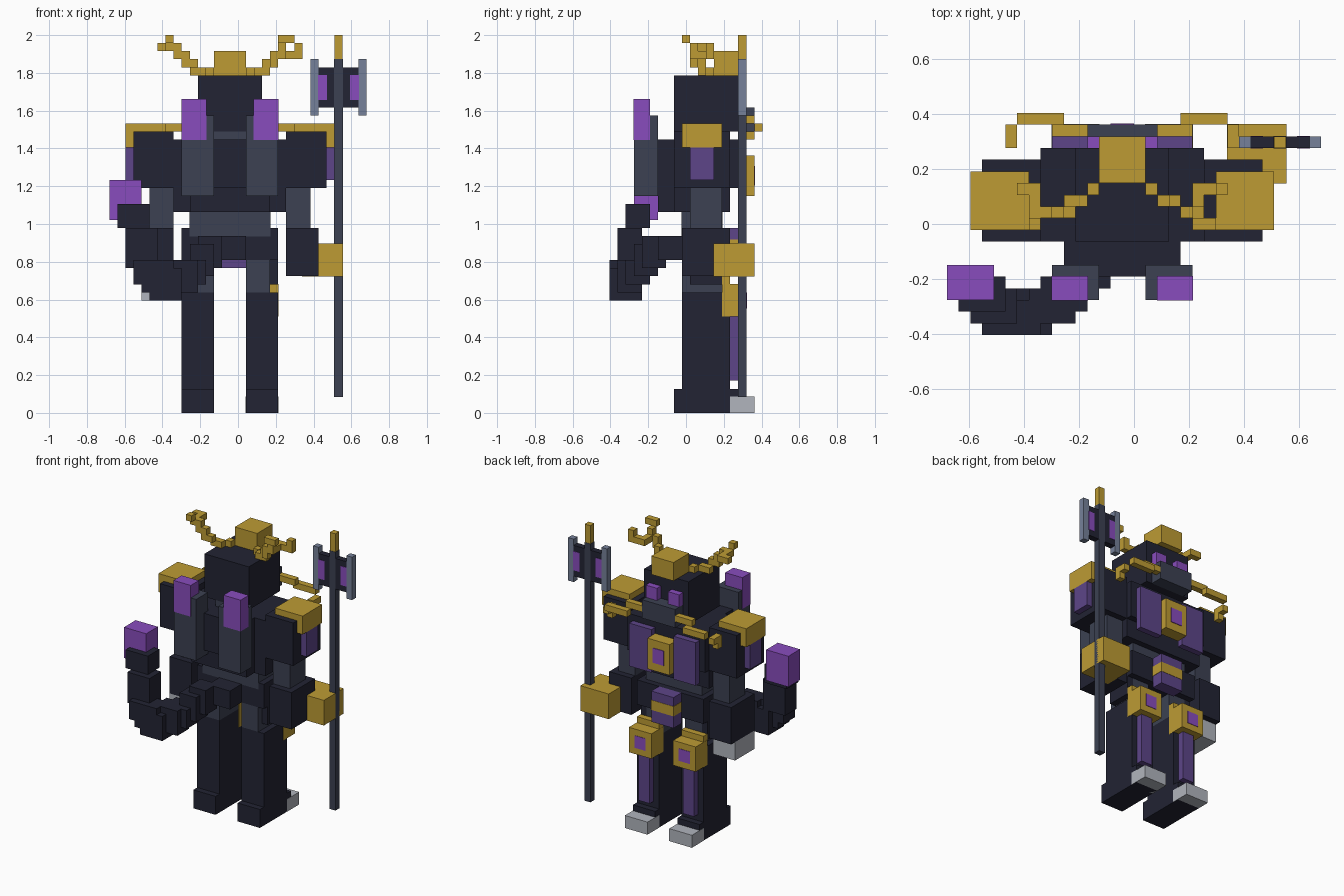
import bpy
import bmesh
from mathutils import Vector

cube = bpy.data.objects.get("Cube")
if cube:
    bpy.data.objects.remove(cube, do_unlink=True)

U = 2 / 47                          # one grid cell
ORIGIN = Vector((-1, -0.5, 0))      # grid offset, in cells


def material(name, rgb):
    mat = bpy.data.materials.new(name)
    mat.use_nodes = True
    mat.diffuse_color = (*rgb, 1)
    mat.node_tree.nodes["Principled BSDF"].inputs["Base Color"].default_value = (*rgb, 1)
    return mat


NAVY = material("dark navy", (0.016, 0.017, 0.033))
SLATE = material("slate grey", (0.045, 0.053, 0.085))
GOLD = material("gold", (0.51, 0.33, 0.034))
VIOLET = material("bright violet", (0.25, 0.073, 0.51))
PLUM = material("dull purple", (0.11, 0.06, 0.25))
STEEL = material("blue steel", (0.18, 0.22, 0.32))
SILVER = material("silver", (0.44, 0.46, 0.51))


def build(name, mat, boxes, grow=0):
    """One object from a list of (x range, y range, z range) boxes in cells."""
    bm = bmesh.new()
    for ranges in boxes:
        low = Vector([r[0] - grow for r in ranges])
        high = Vector([r[1] + grow for r in ranges])
        low.z = max(low.z, 0)
        for v in bmesh.ops.create_cube(bm, size=1)["verts"]:
            mix = [h if c > 0 else l for c, l, h in zip(v.co, low, high)]
            v.co = (Vector(mix) + ORIGIN) * U
    mesh = bpy.data.meshes.new(name)
    bm.to_mesh(mesh)
    bm.free()
    mesh.materials.append(mat)
    bpy.context.collection.objects.link(bpy.data.objects.new(name, mesh))


def box(name, mat, x, y, z, grow=0):
    build(name, mat, [(x, y, z)], grow)


def pair(name, mat, x, y, z, grow=0):
    box("left_" + name, mat, x, y, z, grow)
    box("right_" + name, mat, (-x[1], -x[0]), y, z, grow)


def chain(name, mat, cells):
    build(name, mat, [[(c, c + 1) for c in cell] for cell in cells])


# Head, face and crown
box("head", NAVY, (-4, 4), (-1, 7), (35, 42))
box("neck", SLATE, (-2, 2), (-1, 5), (34, 35))
box("jaw", SLATE, (-3, 3), (7, 9), (35, 38))
pair("eye", VIOLET, (1, 3), (7, 8), (38, 40))
box("crown", GOLD, (-2, 2), (4, 8), (42, 45))
chain("left_antler", GOLD, [
    (2, 3, 42), (3, 2, 42), (4, 2, 42), (4, 2, 43), (5, 1, 43), (5, 1, 44), (6, 1, 44),
    (6, 1, 45), (6, 0, 46), (7, 0, 46), (6, 2, 44), (6, 3, 44), (7, 3, 44), (8, 3, 44),
    (8, 3, 45)])
chain("right_antler", GOLD, [
    (-3, 3, 42), (-4, 2, 42), (-5, 2, 42), (-5, 1, 43), (-6, 1, 43), (-6, 1, 44),
    (-7, 1, 44), (-7, 1, 45), (-8, 1, 45), (-8, 0, 46), (-8, 2, 45), (-8, 3, 45),
    (-9, 3, 45)])

# Whiskers curving out from the jaw
pair("whisker_root", GOLD, (3, 6), (8, 9), (36, 37))
pair("whisker_middle", GOLD, (5, 9), (9, 10), (35, 36))
pair("whisker_end", GOLD, (9, 10), (7, 9), (34, 35))
pair("whisker_tip", GOLD, (9, 10), (7, 8), (33, 34))

# Torso, chest armour and back pack
box("torso", NAVY, (-7, 7), (-1, 6), (25, 34))
box("chest", NAVY, (-7, 7), (6, 7), (28, 34))
box("lower_pack", NAVY, (-5, 5), (-3, -1), (25, 34))
box("upper_pack", NAVY, (-5, 5), (-4, -3), (28, 34))
pair("chest_panel", PLUM, (2, 6), (7, 8), (26, 33))
box("chest_emblem", GOLD, (-2, 2), (7, 9), (27, 32))
box("emblem_gem", VIOLET, (-1, 1), (9, 9.1), (28.3, 30.7))
pair("back_tank", SLATE, (2, 6), (-6, -3), (27, 37))
pair("tank_light", VIOLET, (3, 6), (-6, -4), (34, 39), grow=0.05)

# Waist and pelvis
box("waist", SLATE, (-5, 5), (0, 5), (22, 25), grow=0.05)
box("pelvis", NAVY, (-6, 6), (0, 6), (19, 23))
box("buckle", PLUM, (-2, 2), (6, 8), (18, 23))
box("buckle_band", GOLD, (-2, 2), (6, 8), (20, 21.5), grow=0.05)

# Arms
pair("upper_arm", NAVY, (7, 12), (-1, 6), (28, 35))
pair("shoulder_pad", GOLD, (8, 13), (0, 5), (33, 36))
pair("arm_plate", PLUM, (12, 13), (1, 4), (29, 33))
pair("elbow", SLATE, (7, 10), (1, 5), (23, 28))
pair("forearm", NAVY, (7, 11), (0, 6), (17, 23))
box("left_hand", GOLD, (9, 14), (4, 9), (17, 21), grow=0.05)
box("right_claw", SILVER, (-11, -7), (0, 5), (14, 17))

# Legs
pair("hip", NAVY, (5, 6), (1, 5), (16, 19))
pair("thigh", SLATE, (2, 5), (0, 5), (15, 19))
pair("lower_leg", NAVY, (2, 6), (0, 6), (3, 15))
pair("knee_guard", GOLD, (2, 6), (5, 8), (12, 16), grow=0.03)
pair("knee_flap", GOLD, (2, 6), (5, 6), (16, 17))
pair("knee_gem", VIOLET, (3, 5), (8, 8.1), (13, 15))
pair("shin_plate", PLUM, (3, 5), (6, 7), (4, 12))
pair("foot", NAVY, (2, 6), (-1, 7), (0, 3))
pair("toe", SILVER, (2, 6), (6, 9), (0, 2), grow=0.04)

# Segmented tail with a glowing tip
build("tail", NAVY, [
    ((-2, 2), (-3, 0), (19, 22)), ((-4, -1), (-5, -2), (18, 22)),
    ((-5, -2), (-6, -3), (17, 21)), ((-7, -3), (-7, -4), (16, 19)),
    ((-8, -4), (-8, -5), (15, 19)), ((-10, -6), (-9, -5), (14, 18)),
    ((-11, -7), (-9, -6), (15, 19)), ((-12, -8), (-9, -6), (16, 19)),
    ((-13, -9), (-8, -5), (18, 23)), ((-14, -10), (-7, -4), (23, 26))])
box("tail_tip", VIOLET, (-15, -11), (-6, -3), (24, 29))

# Double-bladed axe
box("axe_pole", SLATE, (13, 14), (7, 8), (2, 44), grow=0.05)
box("axe_spike", GOLD, (13, 14), (7, 8), (44, 47))
box("axe_head", NAVY, (11, 16), (7, 8), (38, 43))
for side, x in (("inner", 10), ("outer", 16)):
    box(side + "_axe_blade", STEEL, (x, x + 1), (7, 8), (37, 44))
for side, x in (("inner", 11), ("outer", 15)):
    box(side + "_axe_gem", VIOLET, (x, x + 1), (7, 8), (39, 42), grow=0.05)
